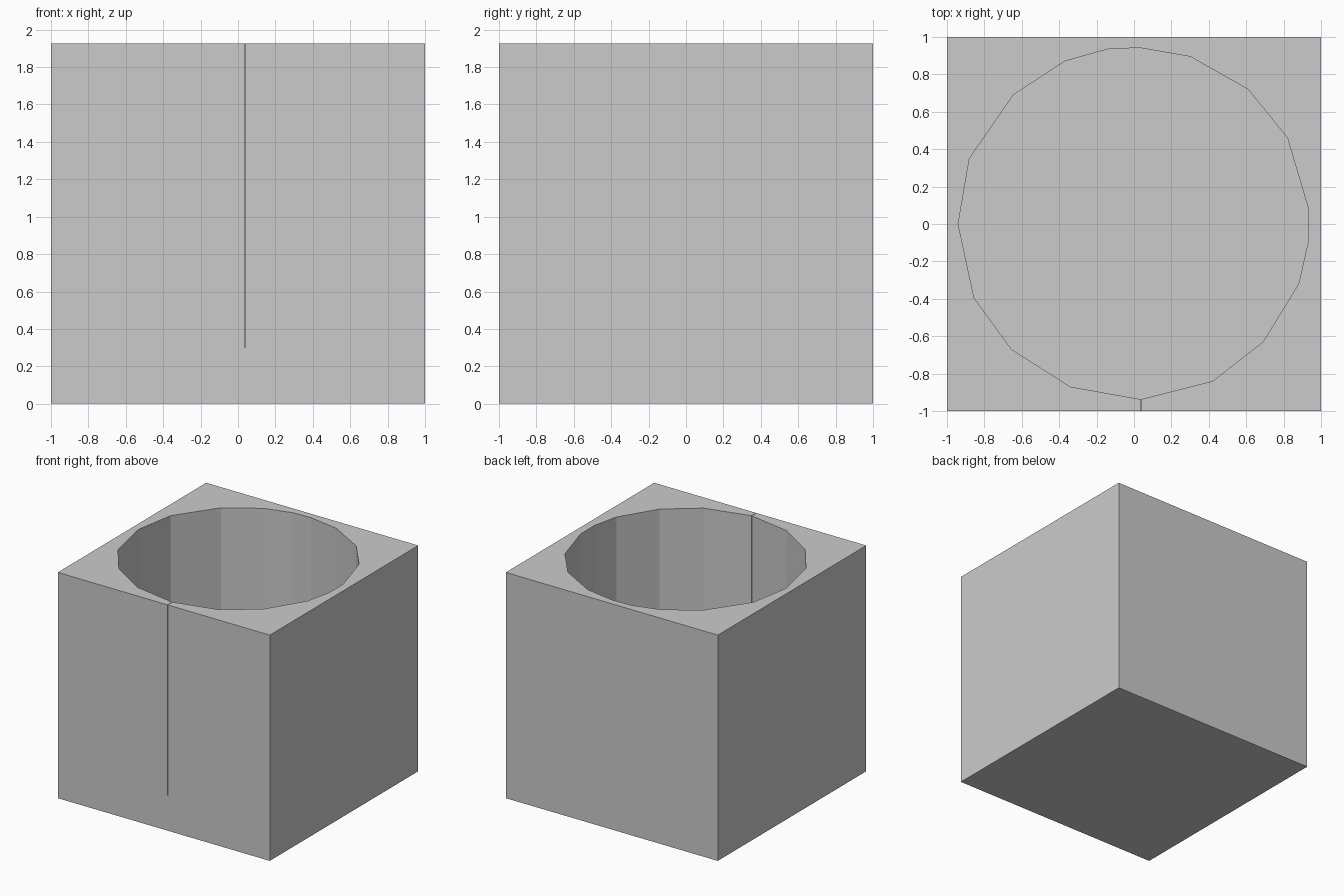
import bpy, bmesh

if "Cube" in bpy.data.objects:
    bpy.data.objects.remove(bpy.data.objects["Cube"])

HEIGHT, FLOOR = 1.925, 0.30
SLIT_X, SLIT_HALF = 0.036, 0.002

# Uneven rounded opening, anticlockwise from the slit
opening = [(0.42, -0.84), (0.69, -0.63), (0.88, -0.32), (0.93, -0.10),
           (0.93, 0.09), (0.82, 0.46), (0.61, 0.72), (0.30, 0.895),
           (0.03, 0.942), (-0.14, 0.935), (-0.37, 0.87), (-0.645, 0.69),
           (-0.88, 0.35), (-0.94, 0.0), (-0.855, -0.395), (-0.655, -0.67),
           (-0.34, -0.87)]


def prism(name, outline, z0, z1):
    """Extrude a flat outline from z0 up to z1."""
    bm = bmesh.new()
    face = bm.faces.new([bm.verts.new((x, y, z0)) for x, y in outline])
    ret = bmesh.ops.extrude_face_region(bm, geom=[face], use_keep_orig=True)
    top = [v for v in ret["geom"] if isinstance(v, bmesh.types.BMVert)]
    bmesh.ops.translate(bm, verts=top, vec=(0, 0, z1 - z0))
    bmesh.ops.recalc_face_normals(bm, faces=bm.faces)
    mesh = bpy.data.meshes.new(name)
    bm.to_mesh(mesh)
    bm.free()
    obj = bpy.data.objects.new(name, mesh)
    bpy.context.collection.objects.link(obj)
    return obj


# Square block
block = prism("hollow_block", [(-1, -1), (1, -1), (1, 1), (-1, 1)], 0, HEIGHT)

# Well and the hairline slit joining it to the front wall
left, right = SLIT_X - SLIT_HALF, SLIT_X + SLIT_HALF
keyhole = opening + [(left, -0.937), (left, -1.1), (right, -1.1), (right, -0.937)]
cutter = prism("well_cutter", keyhole, FLOOR, HEIGHT + 0.2)
cutter.hide_render = True

mod = block.modifiers.new("well", "BOOLEAN")
mod.operation = "DIFFERENCE"
mod.solver = "EXACT"
mod.object = cutter
bpy.context.view_layer.objects.active = block
block.select_set(True)
bpy.ops.object.modifier_apply(modifier=mod.name)
bpy.data.objects.remove(cutter)
